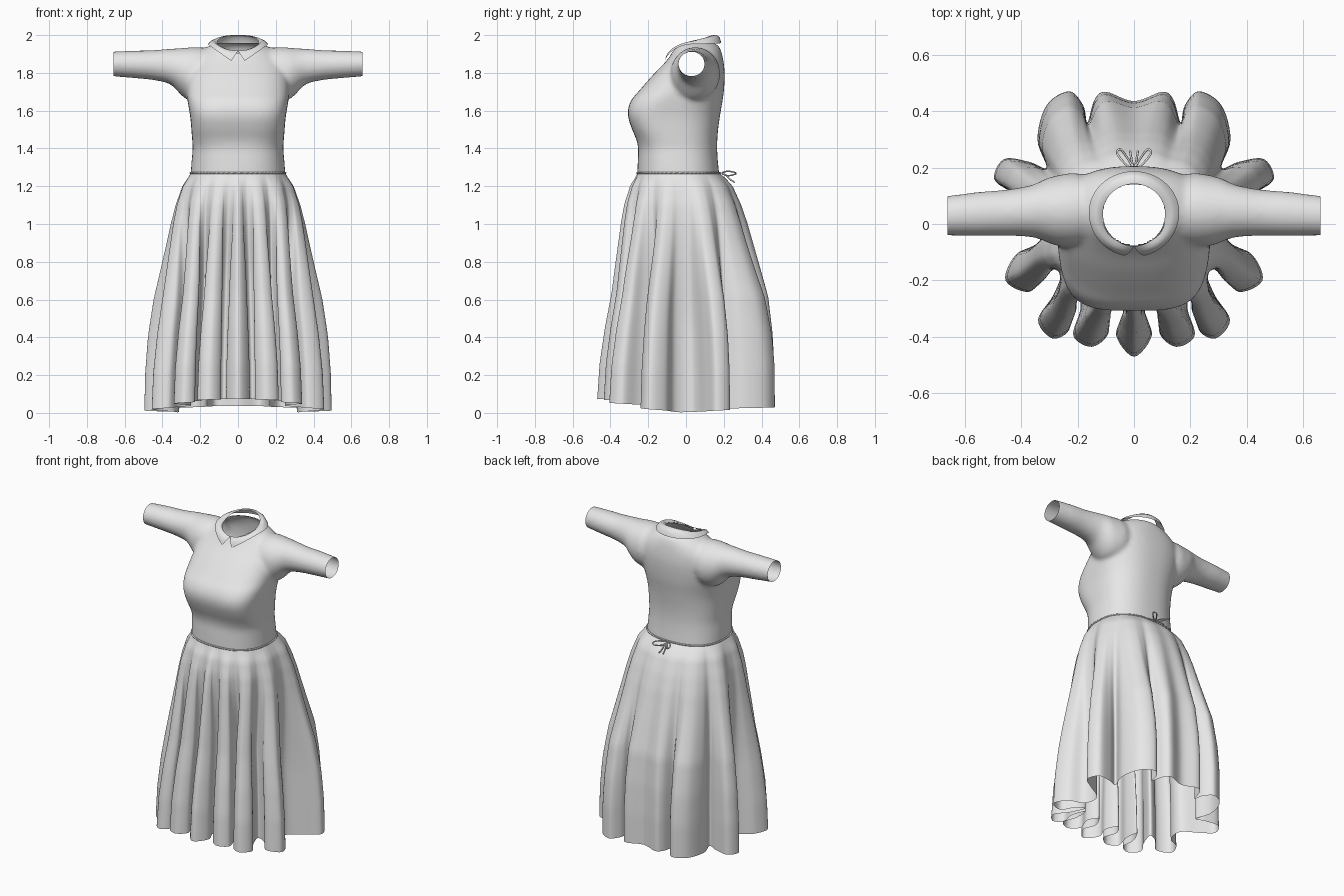
import bpy, bmesh, math

if "Cube" in bpy.data.objects:
    bpy.data.objects.remove(bpy.data.objects["Cube"])

cloth = bpy.data.materials.new("light grey cloth")
cloth.use_nodes = True
GREY = (0.8, 0.8, 0.8, 1)
cloth.diffuse_color = GREY
cloth.node_tree.nodes["Principled BSDF"].inputs["Base Color"].default_value = GREY


def spline(points, steps, closed=False):
    """Catmull-Rom curve through tuples of any length."""
    n = len(points)
    pick = (lambda i: points[i % n]) if closed else (lambda i: points[max(0, min(n - 1, i))])
    out = []
    for i in range(n if closed else n - 1):
        for s in range(steps):
            t = s / steps
            out.append([0.5 * (2 * b + (c - a) * t + (2 * a - 5 * b + 4 * c - d) * t**2
                               + (3 * b - a - 3 * c + d) * t**3)
                        for a, b, c, d in zip(pick(i - 1), pick(i), pick(i + 1), pick(i + 2))])
    return out if closed else out + [list(points[-1])]


def level(table, z):
    """Linear lookup of a value in a (height, value) table, heights falling."""
    for (z0, v0), (z1, v1) in zip(table, table[1:]):
        if z >= z1:
            return v0 + (v1 - v0) * (z0 - z) / (z0 - z1)
    return table[-1][1]


def smoothstep(t):
    t = max(0, min(1, t))
    return t * t * (3 - 2 * t)


def loft(bm, rings, cap=False, wrap=True):
    rows = [[bm.verts.new(p) for p in ring] for ring in rings]
    n = len(rows[0])
    for lo, hi in zip(rows, rows[1:]):
        for i in range(n if wrap else n - 1):
            j = (i + 1) % n
            bm.faces.new((lo[i], lo[j], hi[j], hi[i]))
    if cap:
        bm.faces.new(rows[0][::-1])
        bm.faces.new(rows[-1])


def finish(name, bm):
    bmesh.ops.recalc_face_normals(bm, faces=bm.faces)
    mesh = bpy.data.meshes.new(name)
    bm.to_mesh(mesh)
    bm.free()
    mesh.materials.append(cloth)
    for p in mesh.polygons:
        p.use_smooth = True
        p.material_index = 0
    ob = bpy.data.objects.new(name, mesh)
    bpy.context.collection.objects.link(ob)
    return ob


def egg(angle, half, front, back, power=2.0):
    """Rounded section point; angle 0 faces the front and runs to +x."""
    mid = (front + back) / 2 + 0.005
    s, c = math.sin(angle), math.cos(angle)
    e = 2 / (power if c > 0 else min(power, 2.4))
    reach = (mid - front) if c > 0 else (back - mid)
    return half * math.copysign(abs(s) ** e, s), mid - reach * math.copysign(abs(c) ** e, c)


TURN = [2 * math.pi * i / 64 for i in range(64)]

# Bodice sections: height, half width, front, back, squareness of the front
sections = [
    (1.20, .25, -.255, .18, 2.4), (1.27, .25, -.257, .175, 2.4), (1.34, .245, -.255, .168, 2.5),
    (1.40, .24, -.253, .165, 2.7), (1.45, .243, -.264, .166, 3), (1.50, .247, -.285, .17, 3.3),
    (1.56, .252, -.305, .178, 3.5), (1.61, .26, -.307, .186, 3.4), (1.66, .268, -.287, .195, 3.1),
    (1.70, .272, -.253, .2, 2.8), (1.75, .272, -.21, .204, 2.6), (1.80, .265, -.165, .205, 2.5),
    (1.85, .25, -.116, .2, 2.4), (1.89, .225, -.084, .193, 2.2), (1.925, .185, -.066, .183, 2),
    (1.95, .135, -.05, .165, 2), (1.965, .08, -.02, .12, 2), (1.97, .04, .01, .08, 2)]
bm = bmesh.new()
loft(bm, [[(*egg(a, h, f, b, p), z) for a in TURN] for z, h, f, b, p in spline(sections, 3)], cap=True)

# Sleeves: distance out, depth centre and radius, height centre and radius
sleeve = [(.10, .045, .10, 1.80, .12), (.20, .05, .13, 1.795, .14), (.27, .047, .125, 1.797, .137),
          (.31, .049, .113, 1.811, .119), (.36, .046, .093, 1.834, .094), (.45, .04, .082, 1.841, .079),
          (.55, .036, .078, 1.845, .073), (.70, .027, .067, 1.848, .063)]
for side in (1, -1):
    loft(bm, [[(side * x, y + ry * math.cos(a), z + rz * math.sin(a)) for a in TURN]
              for x, y, ry, z, rz in spline(sleeve, 3)], cap=True)
solid = finish("bodice_solid", bm)

# Blend torso and sleeves into one skin, then open the waist, cuffs and neck
remesh = solid.modifiers.new("blend", "REMESH")
remesh.mode = "VOXEL"
remesh.voxel_size = 0.01
relax = solid.modifiers.new("relax", "SMOOTH")
relax.factor = 0.5
relax.iterations = 16
graph = bpy.context.evaluated_depsgraph_get()
skin = bpy.data.meshes.new_from_object(solid.evaluated_get(graph))
bpy.data.objects.remove(solid)
skin.materials.clear()
bm = bmesh.new()
bm.from_mesh(skin)
for spot, normal in (((0, 0, 1.268), (0, 0, -1)), ((.66, 0, 0), (1, 0, 0)), ((-.66, 0, 0), (-1, 0, 0))):
    bmesh.ops.bisect_plane(bm, geom=bm.verts[:] + bm.edges[:] + bm.faces[:],
                           plane_co=spot, plane_no=normal, clear_outer=True)
neck = []
for face in bm.faces:
    x, y, z = face.calc_center_median()
    if z > 1.85 and (x / .112) ** 2 + ((y - .033) / .108) ** 2 < 1:
        neck.append(face)
bmesh.ops.delete(bm, geom=neck, context="FACES")
finish("bodice", bm)

# Collar: two folded leaves meeting in points at the front
bm = bmesh.new()
for side in (1, -1):
    rows = [[], [], [], []]
    for i in range(33):
        u = i / 32
        a = math.pi * u
        x, y = egg(a, .11, -.078, .142)
        z = 1.918 + .38 * (y + .078)
        ox, oy = egg(a * .93 + .07 * math.pi, .16, -.116, .187)
        tip = max(0, 1 - (ox - .034) / .126) if u < .47 else 0
        oz = 1.948 - .086 * tip + .01 * u
        for row, t in zip(rows, (0, .3, .65, 1)):
            lift = .016 * math.sin(math.pi * t)
            row.append((side * (x + (ox - x) * t), y + (oy - y) * t - lift * .5 * math.cos(a),
                        z + (oz - z) * t + lift * (1 - tip)))
    loft(bm, rows, wrap=False)
finish("collar", bm)

# Skirt: half of the pleated hem outline, front centre to back centre
hem = [(0, -.47), (.063, -.395), (.038, -.31), (.075, -.235), (.115, -.3), (.09, -.385), (.15, -.435),
       (.215, -.395), (.19, -.3), (.2, -.21), (.237, -.29), (.23, -.375), (.29, -.405), (.34, -.34),
       (.285, -.25), (.25, -.15), (.31, -.17), (.37, -.24), (.455, -.2), (.42, -.11), (.335, -.06),
       (.32, .04), (.43, .11), (.495, .16), (.46, .23), (.37, .22), (.31, .2), (.342, .3),
       (.31, .42), (.23, .47), (.18, .42), (.165, .36), (.14, .44), (.1, .468), (0, .435)]
last = len(hem) - 1
outline = [(x, y, math.pi * (i / last) ** 1.35) for i, (x, y) in enumerate(hem)]
outline += [(-x, y, 2 * math.pi - a) for x, y, a in outline[-2:0:-1]]
STEPS = 6
curve = spline([(x, y) for x, y, a in outline], STEPS, closed=True)
spread_front = [(1.27, 0), (1.24, .07), (1.2, .19), (1.1, .34), (1, .42), (.8, .53), (.6, .64),
                (.4, .81), (.2, .94), (0, 1)]
spread_back = [(1.27, 0), (1.24, .12), (1.2, .25), (1.1, .41), (1, .53), (.8, .72), (.6, .9),
               (.4, .97), (.2, 1), (0, 1)]
rings = []
for k in range(49):
    t = (k / 48) ** 1.25
    ring = []
    for i, (hx, hy) in enumerate(curve):
        a0 = outline[i // STEPS][2]
        a1 = outline[(i // STEPS + 1) % len(outline)][2] or 2 * math.pi
        a = a0 + (a1 - a0) * (i % STEPS) / STEPS
        c = math.cos(a)
        back = smoothstep((1 - c) / 2)
        wx, wy = egg(a, .25, -.257, .178, 2.4)
        # the pleats deepen on the way down, later at the back
        sx, sy = egg(a, .47, -.45, .45)
        depth = .3 + .7 * smoothstep(t / (.5 + .35 * back))
        gx, gy = sx + (hx - sx) * depth, sy + (hy - sy) * depth
        height = 1.27 * (1 - t)
        f = level(spread_front, height) * (1 - back) + level(spread_back, height) * back
        floor = .003 + (.07 if c > 0 else .033) * abs(c)
        ring.append((wx + (gx - wx) * f, wy + (gy - wy) * f, 1.27 + (floor - 1.27) * t))
    rings.append(ring)
bm = bmesh.new()
loft(bm, rings)
finish("skirt", bm)


def cord(name, paths, radius):
    """Thin round cords along smooth paths, as (points, closed) pairs."""
    data = bpy.data.curves.new(name, "CURVE")
    data.dimensions = "3D"
    data.bevel_depth = radius
    data.bevel_resolution = 1
    data.use_fill_caps = True
    for points, closed in paths:
        line = data.splines.new("POLY")
        line.points.add(len(points) - 1)
        for p, co in zip(line.points, points):
            p.co = (*co, 1)
        line.use_cyclic_u = closed
    data.materials.append(cloth)
    ob = bpy.data.objects.new(name, data)
    bpy.context.collection.objects.link(ob)


# Waist cord and the bow tied at the back
cord("waist_cord", [([(*egg(a, .252, -.259, .18, 2.4), 1.27) for a in TURN], True)], .005)
loop = [(0, .19, 1.268), (.03, .212, 1.278), (.06, .25, 1.276), (.047, .264, 1.266), (.018, .225, 1.256)]
tail = [(0, .19, 1.268), (.006, .215, 1.255), (.01, .235, 1.235), (.014, .258, 1.22)]
bow = []
for side in (1, -1):
    for path, closed in ((loop, True), (tail, False)):
        bow.append((spline([(side * x, y, z) for x, y, z in path], 5, closed), closed))
cord("back_bow", bow, .004)
